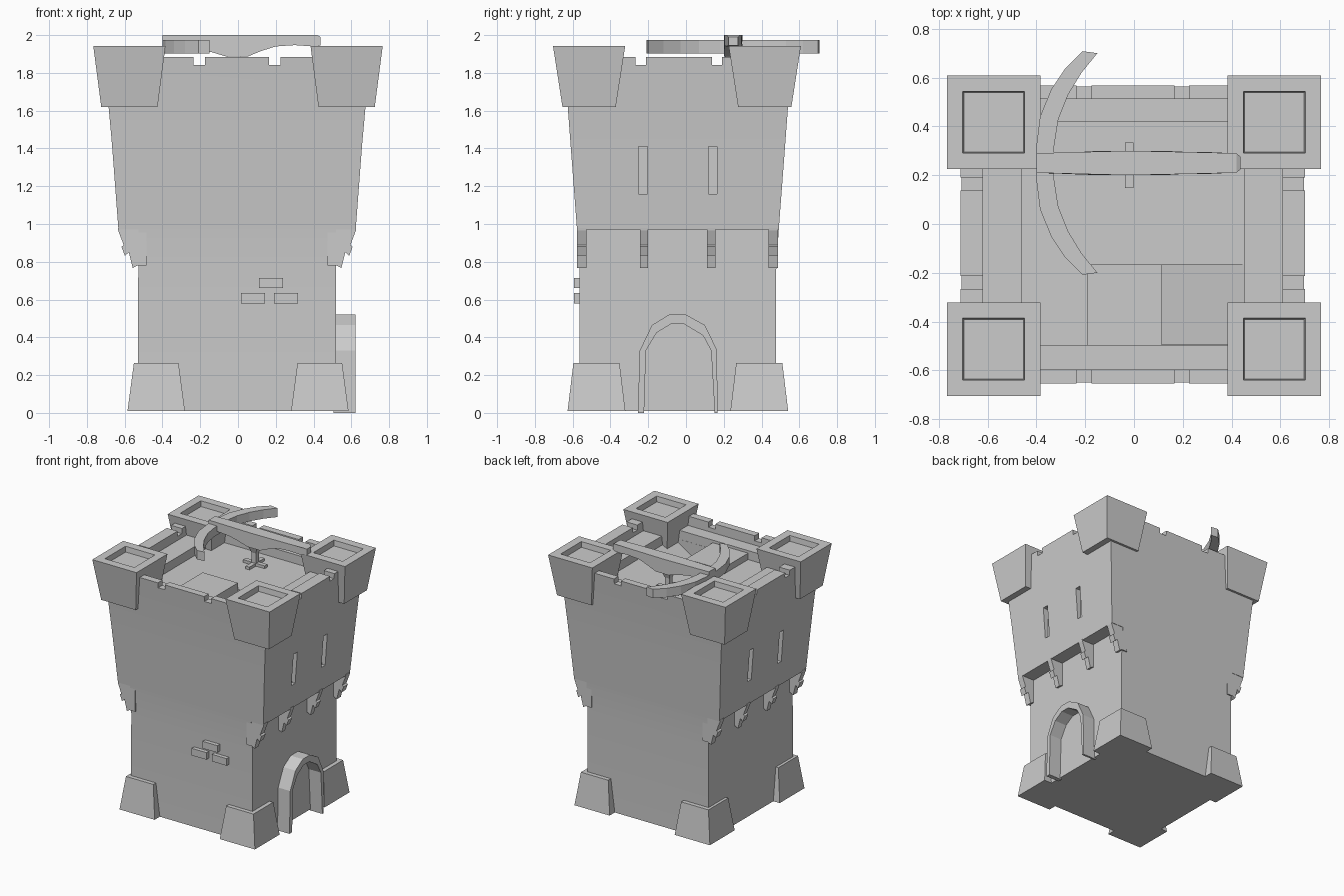
import bpy, bmesh

if "Cube" in bpy.data.objects:
    bpy.data.objects.remove(bpy.data.objects["Cube"])

CY = -0.043   # tower centre in y


def make(name, bm):
    bmesh.ops.recalc_face_normals(bm, faces=bm.faces)
    me = bpy.data.meshes.new(name)
    bm.to_mesh(me)
    bm.free()
    ob = bpy.data.objects.new(name, me)
    bpy.context.collection.objects.link(ob)
    return ob


def stack(name, levels, cx=0, cy=0):
    """Rectangular rings (half x, half y, z) skinned in order and capped."""
    bm = bmesh.new()
    rings = [[bm.verts.new((cx + sx * hx, cy + sy * hy, z))
              for sx, sy in ((-1, -1), (1, -1), (1, 1), (-1, 1))] for hx, hy, z in levels]
    for a, b in zip(rings, rings[1:]):
        for i in range(4):
            j = (i + 1) % 4
            bm.faces.new((a[i], a[j], b[j], b[i]))
    bm.faces.new(rings[0][::-1])
    bm.faces.new(rings[-1])
    return make(name, bm)


def box(name, x0, x1, y0, y1, z0, z1):
    hx, hy = (x1 - x0) / 2, (y1 - y0) / 2
    return stack(name, [(hx, hy, z0), (hx, hy, z1)], (x0 + x1) / 2, (y0 + y1) / 2)


def prism(name, pts, axis, a, b):
    """Extrude a 2D outline along an axis from a to b."""
    def place(p, t):
        co = list(p)
        co.insert("xyz".index(axis), t)
        return co
    bm = bmesh.new()
    lo = [bm.verts.new(place(p, a)) for p in pts]
    hi = [bm.verts.new(place(p, b)) for p in pts]
    n = len(pts)
    for i in range(n):
        j = (i + 1) % n
        bm.faces.new((lo[i], lo[j], hi[j], hi[i]))
    bm.faces.new(lo[::-1])
    bm.faces.new(hi)
    return make(name, bm)


def cut(target, cutter):
    cutter.hide_render = True
    m = target.modifiers.new("cut", 'BOOLEAN')
    m.operation = 'DIFFERENCE'
    m.solver = 'EXACT'
    m.object = cutter
    bpy.context.view_layer.objects.active = target
    bpy.ops.object.modifier_apply(modifier=m.name)
    bpy.data.objects.remove(cutter)


# Main tower body, overhanging on the two x sides above z = 0.97
body = stack("tower_body", [
    (0.525, 0.52, 0.01), (0.523, 0.52, 0.75), (0.523, 0.534, 0.97),
    (0.628, 0.534, 0.97), (0.662, 0.568, 1.42), (0.68, 0.583, 1.62), (0.705, 0.61, 1.883)], -0.005, CY)

# Roof: sunken walkway, deeper floor, sloping stair hole
cut(body, box("walk_cut", -0.618, 0.608, -0.597, 0.513, 1.81, 2.1))
cut(body, box("floor_cut", -0.46, 0.45, -0.495, 0.42, 1.74, 2.1))
cut(body, prism("stair_cut", [(0.115, 1.9), (0.115, 1.52), (0.45, 1.738), (0.45, 1.9)],
                'y', -0.494, -0.165))
# Notches between the battlements
for x0, x1 in ((-0.235, -0.175), (0.165, 0.225)):
    cut(body, box("notch_cut", x0, x1, -0.8, -0.55, 1.843, 2.1))
    cut(body, box("notch_cut", x0, x1, 0.47, 0.8, 1.843, 2.1))
for y0, y1 in ((-0.267, -0.213), (0.137, 0.19)):
    cut(body, box("notch_cut", -0.9, -0.55, y0, y1, 1.843, 2.1))
    cut(body, box("notch_cut", 0.55, 0.9, y0, y1, 1.843, 2.1))
# Arrow slits on both x sides
for yc in (-0.228, 0.142):
    for s in (-1, 1):
        x0, x1 = sorted((s * 0.61, s * 0.8))
        cut(body, box("slit_cut", x0, x1, yc - 0.023, yc + 0.023, 1.16, 1.41))
bpy.ops.object.select_all(action='DESELECT')
body.select_set(True)
bpy.context.view_layer.objects.active = body
bpy.ops.object.shade_smooth_by_angle(angle=0.35)

# Raised slab beside the stair hole
box("stair_slab", -0.19, 0.115, -0.5, -0.165, 1.72, 1.79)

# Corner turrets with recessed tops, and corner plinths
for sx in (-1, 1):
    for sy in (-1, 1):
        stack("corner_turret", [(0.149, 0.141, 1.62), (0.191, 0.191, 1.942), (0.127, 0.127, 1.942),
                                (0.122, 0.122, 1.90)], sx * 0.575, -0.048 + sy * 0.465)
        stack("corner_plinth", [(0.152, 0.153, 0.01), (0.118, 0.122, 0.265)],
              sx * 0.433, CY + sy * 0.431)

# Stepped corbels under the overhang on both x sides
corbel = [(0.48, 0.98), (0.631, 0.98), (0.629, 0.965), (0.60, 0.888), (0.612, 0.88), (0.594, 0.832),
          (0.573, 0.85), (0.552, 0.767), (0.528, 0.78), (0.48, 0.78)]
for s in (-1, 1):
    for y0, y1 in ((-0.576, -0.526), (-0.243, -0.2), (0.112, 0.155), (0.437, 0.488)):
        prism("corbel", [(s * x - 0.005, z) for x, z in corbel], 'y', y0, y1)

# Door surround on the right side
outer = [(-0.255, 0), (-0.245, 0.33), (-0.18, 0.465), (-0.09, 0.52), (0, 0.52),
         (0.10, 0.465), (0.163, 0.335), (0.168, 0)]
inner = [(-0.222, 0), (-0.212, 0.33), (-0.155, 0.425), (-0.08, 0.47), (-0.01, 0.47),
         (0.09, 0.41), (0.133, 0.33), (0.152, 0)]
prism("door_arch", outer + inner[::-1], 'x', 0.505, 0.623)

# Loose raised bricks on the front
for x0, z0 in ((0.11, 0.66), (0.015, 0.58), (0.19, 0.58)):
    box("wall_brick", x0, x0 + 0.127, -0.594, -0.54, z0, z0 + 0.055)

# Roof crossbow: curved bow
half_out = [(-0.40, 0.07), (-0.385, 0.19), (-0.34, 0.30), (-0.28, 0.39), (-0.21, 0.458)]
half_in = [(-0.15, 0.45), (-0.215, 0.37), (-0.27, 0.28), (-0.31, 0.18), (-0.327, 0.07)]
side = half_out + half_in
bow = side + [(x, -y) for x, y in reversed(side)]
prism("crossbow_bow", [(x, y + 0.25) for x, y in bow], 'z', 1.903, 1.973)

# Crossbow stock, narrowed towards both ends
stock = prism("crossbow_stock", [
    (-0.40, 2.0), (-0.22, 2.0), (-0.02, 2.0), (0.22, 2.0), (0.42, 2.0), (0.437, 1.99),
    (0.437, 1.945), (0.40, 1.94), (0.30, 1.947), (0.20, 1.94), (0.12, 1.915), (0.05, 1.886),
    (-0.06, 1.886), (-0.14, 1.91), (-0.22, 1.925), (-0.40, 1.935)], 'y', 0.2, 0.3)
for v in stock.data.vertices:
    k = 0.5 if v.co.x > 0.43 else 0.8 if abs(v.co.x) > 0.35 else 0.9 if abs(v.co.x) > 0.2 else 1
    v.co.y = 0.25 + (v.co.y - 0.25) * k

# Crossbow post and crossed feet
stack("crossbow_post", [(0.02, 0.02, 1.73), (0.02, 0.02, 1.84), (0.04, 0.04, 1.9)], -0.02, 0.242)
box("crossbow_foot", -0.037, -0.003, 0.147, 0.333, 1.73, 1.762)
box("crossbow_foot", -0.113, 0.073, 0.225, 0.259, 1.73, 1.762)
